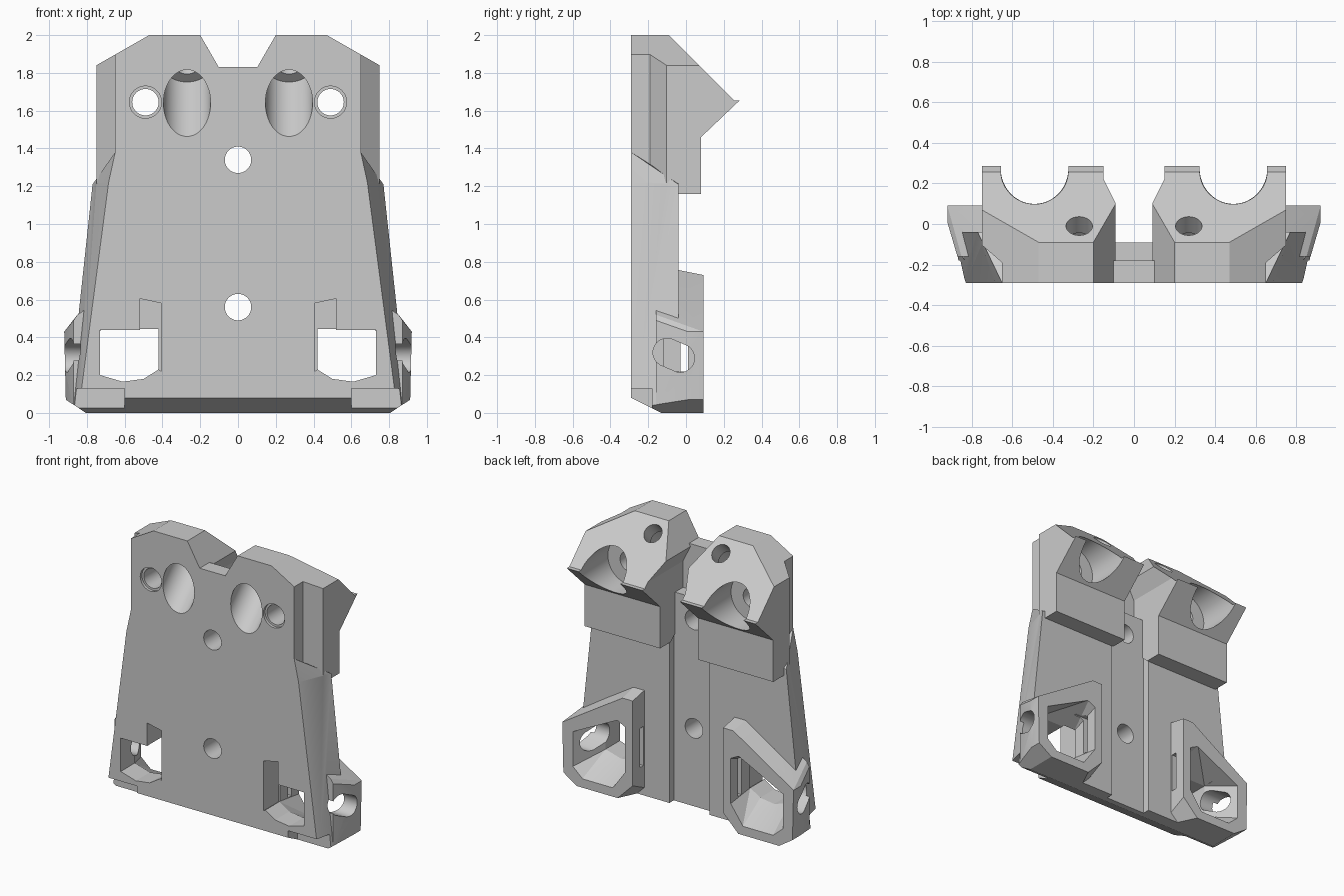
import bpy, bmesh, math
from mathutils import Vector

cube = bpy.data.objects.get("Cube")
if cube:
    bpy.data.objects.remove(cube, do_unlink=True)

metal = bpy.data.materials.new("plain grey")
metal.use_nodes = True
GREY = (0.6, 0.6, 0.6, 1)
metal.diffuse_color = GREY
metal.node_tree.nodes["Principled BSDF"].inputs["Base Color"].default_value = GREY


def finish(name, bm):
    bmesh.ops.recalc_face_normals(bm, faces=bm.faces)
    mesh = bpy.data.meshes.new(name)
    bm.to_mesh(mesh)
    bm.free()
    mesh.materials.append(metal)
    ob = bpy.data.objects.new(name, mesh)
    bpy.context.scene.collection.objects.link(ob)
    return ob


def hull(name, points):
    """Convex solid around the given points."""
    bm = bmesh.new()
    for p in points:
        bm.verts.new(p)
    res = bmesh.ops.convex_hull(bm, input=bm.verts)
    loose = {g for g in res["geom_interior"] if isinstance(g, bmesh.types.BMVert)}
    bmesh.ops.delete(bm, geom=list(loose), context="VERTS")
    bmesh.ops.dissolve_limit(bm, angle_limit=0.01, verts=bm.verts, edges=bm.edges)
    return finish(name, bm)


def prism(name, outline, lo, hi, axis="y", s=1):
    """Extrude an outline along y (from x,z) or along x (from y,z)."""
    def place(a, b, c):
        return (s * a, c, b) if axis == "y" else (s * c, a, b)
    bm = bmesh.new()
    face = bm.faces.new([bm.verts.new(place(a, b, lo)) for a, b in outline])
    ext = bmesh.ops.extrude_face_region(bm, geom=[face])["geom"]
    move = Vector(place(0, 0, hi)) - Vector(place(0, 0, lo))
    bmesh.ops.translate(bm, vec=move, verts=[v for v in ext if isinstance(v, bmesh.types.BMVert)])
    return finish(name, bm)


def rod(name, start, end, radius, sides=48):
    start, end = Vector(start), Vector(end)
    bm = bmesh.new()
    bmesh.ops.create_cone(bm, cap_ends=True, segments=sides, radius1=radius,
                          radius2=radius, depth=(end - start).length)
    turn = (end - start).to_track_quat("Z", "Y").to_matrix().to_4x4()
    turn.translation = (start + end) / 2
    bmesh.ops.transform(bm, matrix=turn, verts=bm.verts)
    return finish(name, bm)


def box(name, x, y, z):
    return hull(name, [(a, b, c) for a in x for b in y for c in z])


def boolean(target, tool, kind="DIFFERENCE"):
    mod = target.modifiers.new(tool.name, "BOOLEAN")
    mod.operation, mod.solver, mod.object = kind, "EXACT", tool
    with bpy.context.temp_override(object=target, active_object=target):
        bpy.ops.object.modifier_apply(modifier=mod.name)
    bpy.data.objects.remove(tool, do_unlink=True)


def section(outline, y, s):
    return [(s * x, y, z) for x, z in outline]


# Tapered back plate with the notched upper plate
front = [(0.845, 0), (0.685, 1.22), (0.65, 1.38)]
back = [(0.9, 0), (0.77, 1.21), (0.7, 1.22)]
body = hull("mounting_plate", [p for s in (1, -1)
            for p in section(front, -0.29, s) + section(back, -0.04, s)])
half = [(0.65, 1.3), (0.65, 1.89), (0.47, 2), (0.2, 2), (0.12, 1.83)]
upper = half + [(-x, z) for x, z in reversed(half)]
boolean(body, prism("upper_plate", upper, -0.29, -0.18), "UNION")
boolean(body, box("web", (-0.2, 0.2), (-0.25, -0.09), (1.1, 1.5)), "UNION")

# Back channel
boolean(body, box("channel", (-0.16, 0.16), (-0.09, 0.2), (-0.1, 1.6)))

for s in (1, -1):
    # Upper head: front outline crossed with side profile
    outline = [(0.15, 1.1), (0.15, 1.69), (0.09, 1.81), (0.2, 2), (0.47, 2),
               (0.75, 1.84), (0.75, 1.1)]
    profile = [(-0.29, 1.38), (-0.04, 1.16), (0.08, 1.16), (0.08, 1.46),
               (0.285, 1.655), (0.255, 1.655), (-0.09, 2), (-0.29, 2)]
    head = prism("head", outline, -0.29, 0.5, "y", s)
    boolean(head, prism("head_profile", profile, 0, 1, "x", s), "INTERSECT")
    # Outer front corner of the head is bevelled away
    boolean(head, hull("corner", [(s * x, y, z) for z in (1, 2.1) for x, y in
            ((0.65, -0.4), (0.65, -0.19), (0.76, -0.095), (0.9, -0.095), (0.9, -0.4))]))
    boolean(body, head, "UNION")

    # Lower pod
    pod_front = [(0.36, 0), (0.36, 0.78), (0.45, 0.78), (0.85, 0.52), (0.87, 0.49), (0.87, 0)]
    pod_back = [(0.36, 0.12), (0.36, 0.73), (0.44, 0.73), (0.84, 0.47), (0.92, 0.43),
                (0.91, 0), (0.48, 0)]
    boolean(body, hull("pod", section(pod_front, -0.16, s)
                       + section(pod_back, 0.01, s) + section(pod_back, 0.092, s)), "UNION")

for s in (1, -1):
    # Head bores: straight counterbored hole and slanted counterbored hole
    x = s * 0.49
    boolean(body, rod("bolt_hole", (x, -0.5, 1.645), (x, 0.5, 1.645), 0.07))
    boolean(body, rod("bolt_rim", (x, -0.4, 1.645), (x, -0.27, 1.645), 0.085))
    boolean(body, rod("bolt_seat", (x, -0.05, 1.645), (x, 0.5, 1.645), 0.167))
    x = s * 0.27
    boolean(body, rod("slant_bore", (x, -0.59, 1.34), (x, -0.09, 1.84), 0.125))
    boolean(body, rod("slant_hole", (x, -0.3, 1.63), (x, 0.3, 2.23), 0.065))

    # Pod pocket, front window and shallow slot beside it
    window = [(0.42, 0.44), (0.73, 0.44), (0.73, 0.2), (0.61, 0.165), (0.5, 0.18), (0.42, 0.23)]
    pocket = [(0.42, 0.2), (0.42, 0.53), (0.48, 0.56), (0.84, 0.38), (0.84, 0.13),
              (0.76, 0.06), (0.52, 0.06)]
    boolean(body, prism("window", window, -0.4, -0.05, "y", s))
    boolean(body, hull("pocket", section(window, -0.13, s) + section(pocket, 0.1, s)))
    boolean(body, prism("slot", [(0.405, 0.22), (0.405, 0.58), (0.52, 0.605), (0.52, 0.3)],
                        -0.4, -0.12, "y", s))

    # Side slot and slit in the inner pod wall
    ring = [(0.075 * math.cos(a * math.pi / 12), 0.075 * math.sin(a * math.pi / 12))
            for a in range(24)]
    boolean(body, hull("side_slot", [(s * px, cy + u, cz + v) for px in (0.7, 1)
            for cy, cz in ((-0.1, 0.32), (-0.03, 0.29)) for u, v in ring]))
    boolean(body, box("slit", (s * 0.3, s * 0.5), (-0.03, 0.01), (0.22, 0.5)))

    # Bottom corners and stepped front toes
    boolean(body, prism("corner_cut", [(0.79, -0.01), (0.93, 0.082), (1, -0.1)], -0.5, 0.5, "y", s))
    boolean(body, box("toe", (s * 0.6, s), (-0.4, -0.18), (-0.1, 0.13)))

# Centre holes and bottom front chamfer
for z in (0.56, 1.34):
    boolean(body, rod("centre_hole", (0, -0.5, z), (0, 0.3, z), 0.07))
boolean(body, prism("chamfer", [(-0.3, 0.085), (-0.13, 0), (-0.13, -0.1), (-0.4, -0.1)],
                    -1.2, 1.2, "x"))

# Smooth bores, keep all sharp edges
bpy.context.view_layer.objects.active = body
body.select_set(True)
bpy.ops.object.shade_smooth_by_angle(angle=math.radians(20))
